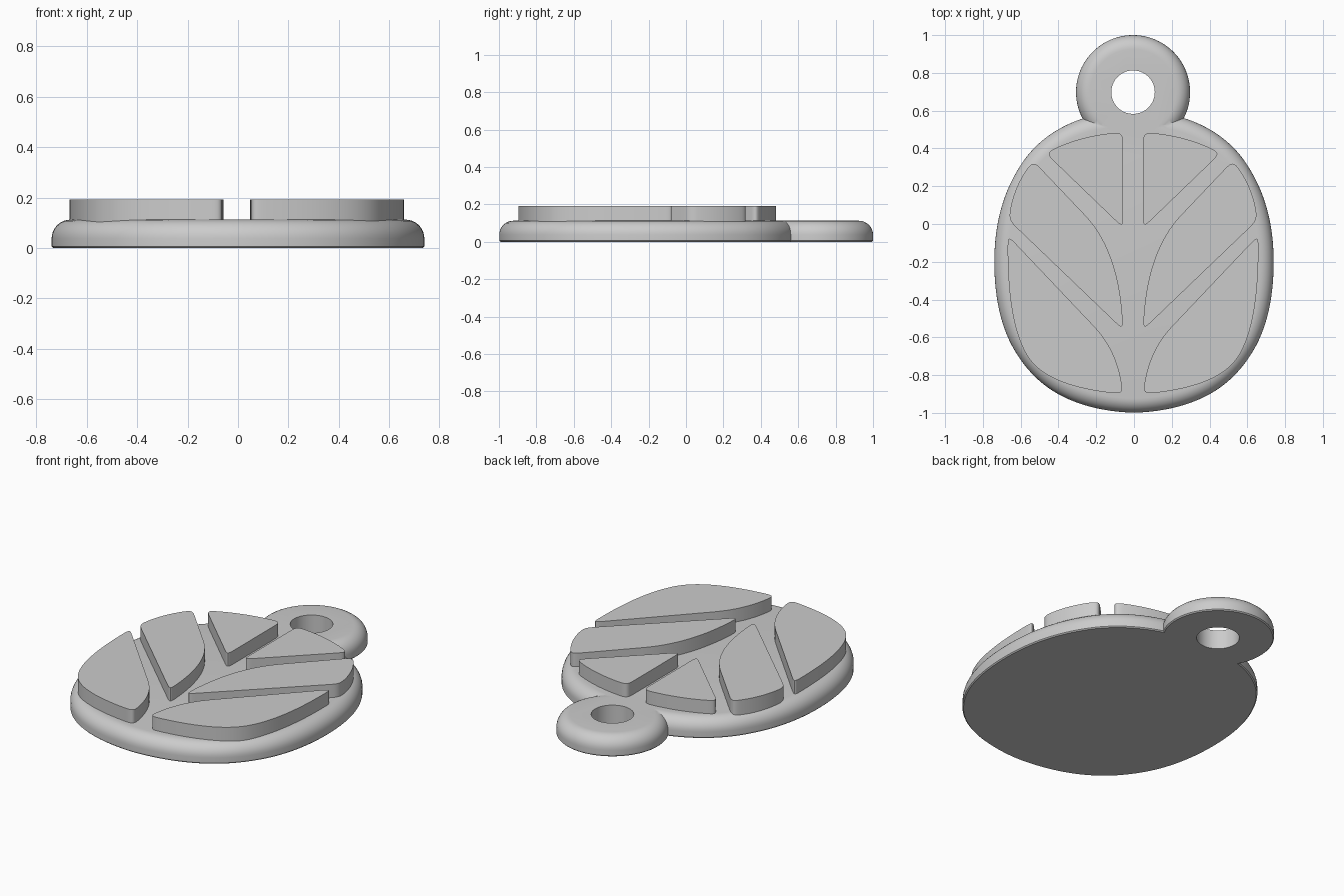
import bpy, bmesh, math
from mathutils import Vector

cube = bpy.data.objects.get("Cube")
if cube:
    bpy.data.objects.remove(cube, do_unlink=True)

grey = bpy.data.materials.new("plain_grey")
grey.use_nodes = True
GREY = (0.6, 0.6, 0.6, 1)
grey.diffuse_color = GREY
grey.node_tree.nodes["Principled BSDF"].inputs["Base Color"].default_value = GREY

CENTRE = -0.005   # ring and leaves sit slightly off the middle
TOP, LEAF_TOP = 0.113, 0.192


def path(segments):
    """Sample (start, control or None) segments of a closed outline."""
    points = []
    for i, (start, control) in enumerate(segments):
        a, b = Vector(start), Vector(segments[(i + 1) % len(segments)][0])
        c = Vector(control) if control else (a + b) / 2
        for k in range(40):
            t = k / 40
            points.append(a * (1 - t) ** 2 + c * (2 * t * (1 - t)) + b * t * t)
    return points


def resample(points, step):
    """Space the points of a closed outline evenly."""
    loop = points + points[:1]
    lengths = [0]
    for a, b in zip(loop, loop[1:]):
        lengths.append(lengths[-1] + (b - a).length)
    count = round(lengths[-1] / step)
    result, j = [], 0
    for i in range(count):
        d = lengths[-1] * i / count
        while lengths[j + 1] < d:
            j += 1
        span = max(lengths[j + 1] - lengths[j], 1e-9)
        result.append(loop[j].lerp(loop[j + 1], (d - lengths[j]) / span))
    return result


def soften(points, rounds):
    """Round the corners of an evenly spaced outline."""
    for _ in range(rounds):
        n = len(points)
        points = [(points[i - 1] + points[i] * 2 + points[(i + 1) % n]) / 4
                  for i in range(n)]
    return points


def slab(name, outline, profile):
    """Stack inset copies of an outline, given as (inset, height) pairs."""
    n = len(outline)
    bm = bmesh.new()
    rings = []
    for inset, z in profile:
        ring = []
        for i, p in enumerate(outline):
            along = (outline[(i + 1) % n] - outline[i - 1]).normalized()
            q = p + Vector((-along.y, along.x)) * inset
            ring.append(bm.verts.new((q.x, q.y, z)))
        rings.append(ring)
    for low, high in zip(rings, rings[1:]):
        for i in range(n):
            j = (i + 1) % n
            bm.faces.new((low[i], low[j], high[j], high[i]))
    bm.faces.new(rings[0][::-1])
    bm.faces.new(rings[-1])
    bmesh.ops.recalc_face_normals(bm, faces=bm.faces)
    mesh = bpy.data.meshes.new(name)
    bm.to_mesh(mesh)
    bm.free()
    mesh.materials.append(grey)
    obj = bpy.data.objects.new(name, mesh)
    bpy.context.collection.objects.link(obj)
    return obj


def circle(radius, y, sides):
    turns = [math.tau * i / sides for i in range(sides)]
    return [Vector((CENTRE + radius * math.cos(t), y + radius * math.sin(t))) for t in turns]


def activate(obj):
    bpy.ops.object.select_all(action="DESELECT")
    obj.select_set(True)
    bpy.context.view_layer.objects.active = obj


def combine(obj, other, operation):
    activate(obj)
    mod = obj.modifiers.new(operation.lower(), "BOOLEAN")
    mod.operation, mod.object, mod.solver = operation, other, "EXACT"
    bpy.ops.object.modifier_apply(modifier=mod.name)
    bpy.data.objects.remove(other, do_unlink=True)


def smooth(obj):
    activate(obj)
    bpy.ops.object.shade_smooth_by_angle(angle=math.radians(32))


# Rounded rim shared by the base and the hanging ring
R = 0.075
rim = [(0.006, 0), (0, 0.006)]
for k in range(9):
    a = math.pi / 2 * k / 8
    rim.append((R * (1 - math.cos(a)), TOP - R + R * math.sin(a)))

# Base plate: right half and its mirror
half = [((0, -1), (0.42, -0.985)), ((0.6, -0.72), (0.74, -0.53)),
        ((0.74, -0.2), (0.74, 0.08)), ((0.62, 0.28), (0.51, 0.48)),
        ((0.27, 0.56), (0.13, 0.6))]
mirrored, stop = [], (0, 0.6)
for start, control in reversed(half):
    mirrored.append(((-stop[0], stop[1]), (-control[0], control[1])))
    stop = start
base = slab("base_plate", soften(resample(path(half + mirrored), 0.03), 3), rim)

# Hanging ring with its hole
combine(base, slab("hanging_ring", circle(0.302, 0.698, 96), rim), "UNION")
combine(base, slab("hole_cutter", circle(0.115, 0.698, 64), [(0, -0.1), (0, 0.3)]), "DIFFERENCE")
smooth(base)

# Raised leaf segments, right-hand outlines
leaves = {
    "upper_leaf": [((0.05, -0.02), None), ((0.46, 0.375), (0.28, 0.475)),
                   ((0.05, 0.485), None)],
    "middle_leaf": [((0.05, -0.56), None), ((0.655, 0.02), (0.64, 0.2)),
                    ((0.525, 0.335), None), ((0.235, 0.03), (0.06, -0.17))],
    "lower_leaf": [((0.05, -0.9), (0.44, -0.87)), ((0.55, -0.71), (0.67, -0.53)),
                   ((0.66, -0.06), None), ((0.2, -0.545), (0.07, -0.68))],
}
for name, segments in leaves.items():
    outline = soften(resample(path(segments), 0.01), 14)
    for side, sign in (("left", 1), ("right", -1)):
        points = [Vector((CENTRE + sign * (p.x + 0.003), p.y)) for p in outline]
        if sign < 0:
            points.reverse()
        smooth(slab(side + "_" + name, points, [(0, TOP - 0.01), (0, LEAF_TOP)]))
